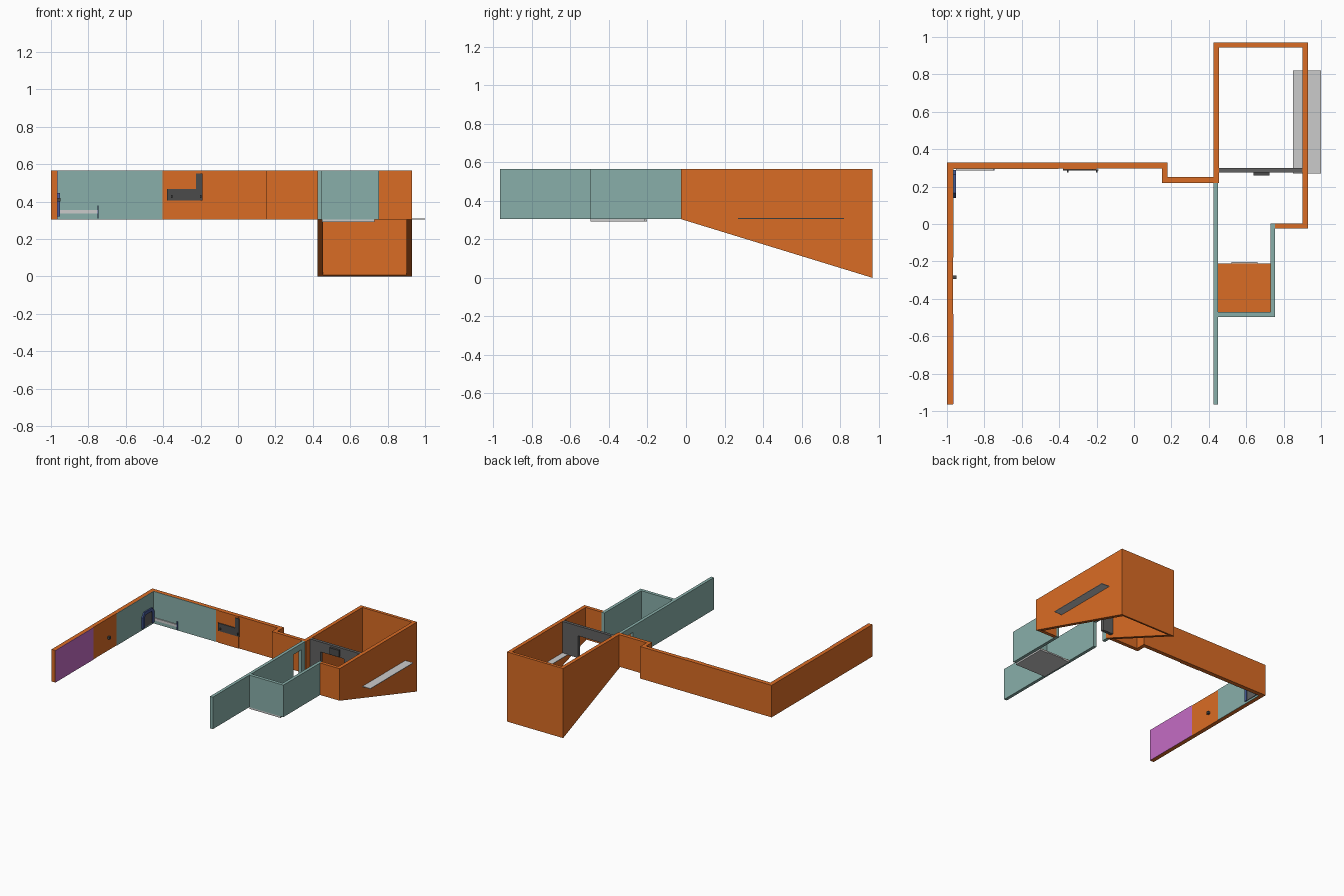
import bpy, bmesh
from mathutils import Vector

if "Cube" in bpy.data.objects:
    bpy.data.objects.remove(bpy.data.objects["Cube"])

Z0, Z1 = 0.305, 0.565   # wall foot and wall head


def material(name, rgb):
    m = bpy.data.materials.new(name)
    m.diffuse_color = (*rgb, 1)
    m.use_nodes = True
    m.node_tree.nodes["Principled BSDF"].inputs["Base Color"].default_value = m.diffuse_color
    return m


ORANGE = material("orange", (0.70, 0.15, 0.018))
TEAL = material("teal", (0.25, 0.43, 0.40))
PURPLE = material("purple", (0.55, 0.15, 0.55))
DARK = material("dark_grey", (0.07, 0.07, 0.07))
MID = material("mid_grey", (0.12, 0.12, 0.12))
BLUE = material("blue", (0.06, 0.10, 0.30))


def prism(name, profile, axis, lo, hi, mat=None):
    """Extrude a flat profile along an axis from lo to hi."""
    place = {"x": lambda a, b: (lo, a, b), "y": lambda a, b: (a, lo, b), "z": lambda a, b: (a, b, lo)}[axis]
    push = Vector([(hi - lo) * (axis == k) for k in "xyz"])
    bm = bmesh.new()
    face = bm.faces.new([bm.verts.new(place(a, b)) for a, b in profile])
    new = bmesh.ops.extrude_face_region(bm, geom=[face], use_keep_orig=True)["geom"]
    bmesh.ops.translate(bm, vec=push, verts=[v for v in new if isinstance(v, bmesh.types.BMVert)])
    bmesh.ops.recalc_face_normals(bm, faces=bm.faces)
    me = bpy.data.meshes.new(name)
    bm.to_mesh(me)
    bm.free()
    ob = bpy.data.objects.new(name, me)
    bpy.context.collection.objects.link(ob)
    if mat:
        me.materials.append(mat)
    return ob


def box(name, x, y, z, mat=None):
    return prism(name, [(x[0], y[0]), (x[1], y[0]), (x[1], y[1]), (x[0], y[1])], "z", *z, mat)


# Long outer wall with its corner and jog
prism("outer_wall", [(-1, -.965), (-.967, -.965), (-.967, .297), (.15, .297), (.15, .22),
                     (.425, .22), (.425, .25), (.18, .25), (.18, .33), (-1, .33)], "z", Z0, Z1, ORANGE)

# Hall: two side walls with sloping feet, back wall and front return
prism("hall_left_wall", [(.22, Z0), (.22, Z1), (.97, Z1), (.97, 0)], "x", .425, .455, ORANGE)
prism("hall_right_wall", [(-.025, Z0), (-.025, Z1), (.97, Z1), (.97, 0)], "x", .9, .93, ORANGE)
prism("hall_back_wall", [(.945, .008), (.945, Z1), (.97, Z1), (.97, 0)], "x", .455, .9, ORANGE)
box("hall_front_wall", (.755, .9), (-.025, .003), (Z0, Z1), ORANGE)

# Small room: long side wall with a doorway, front wall and right wall
prism("side_wall", [(-.965, Z0), (.07, Z0), (.07, .515), (.17, .515), (.17, Z0), (.22, Z0),
                    (.22, Z1), (-.965, Z1)], "x", .425, .45, TEAL)
prism("room_wall", [(.45, -.497), (.755, -.497), (.755, .003), (.73, .003), (.73, -.47),
                    (.45, -.47)], "z", Z0, Z1, TEAL)

# Room platform with coloured top and front lip
box("platform", (.45, .73), (-.497, -.212), (.292, Z0))
box("platform_top", (.45, .73), (-.47, -.212), (Z0, .307), ORANGE)
box("platform_lip", (.52, .66), (-.212, -.203), (.292, .303))

# Hall partition with opening and hanging box
prism("partition", [(.455, Z0), (.55, Z0), (.55, .485), (.76, .485), (.76, Z0), (.9, Z0),
                    (.9, Z1), (.455, Z1)], "y", .275, .3, MID)
box("hanging_box", (.64, .725), (.258, .275), (.495, .55), DARK)

# Thin slab passing through the hall wall
box("thin_slab", (.85, 1), (.27, .82), (.305, .31))

# Painted panels on the inner wall faces
box("purple_panel", (-.967, -.964), (-.962, -.48), (Z0, Z1), PURPLE)
box("teal_side_panel", (-.967, -.964), (-.18, .297), (Z0, Z1), TEAL)
box("teal_back_panel", (-.964, -.405), (.294, .297), (Z0, Z1), TEAL)
box("orange_back_panel", (-.38, -.2), (.292, .297), (Z0, Z1), ORANGE)

# Dark step-shaped graphic on the back wall
prism("step_sign", [(-.38, .405), (-.19, .405), (-.19, .55), (-.225, .55), (-.225, .468), (-.38, .468)],
      "y", .285, .292, DARK)
for x in (-.355, -.2):
    box("sign_bracket", (x - .004, x + .004), (.276, .285), (.42, .435), DARK)

# Arched frame on the left wall, with inner screen
arch = [(.14, .32), (.14, .41), (.165, .445), (.265, .445), (.29, .41), (.29, .32)]
inner = [(.265, .32), (.265, .405), (.252, .42), (.178, .42), (.165, .405), (.165, .32)]
prism("arch_frame", arch + inner, "x", -.964, -.953, BLUE)
prism("arch_screen", inner, "x", -.964, -.959, MID)

# Shelf with end bracket on the back wall
box("shelf", (-.952, -.75), (.286, .294), (.335, .355))
box("shelf_bracket", (-.752, -.745), (.285, .294), (.31, .378), BLUE)

# Small knob on the left wall
box("wall_knob", (-.967, -.948), (-.293, -.275), (.40, .42), DARK)
